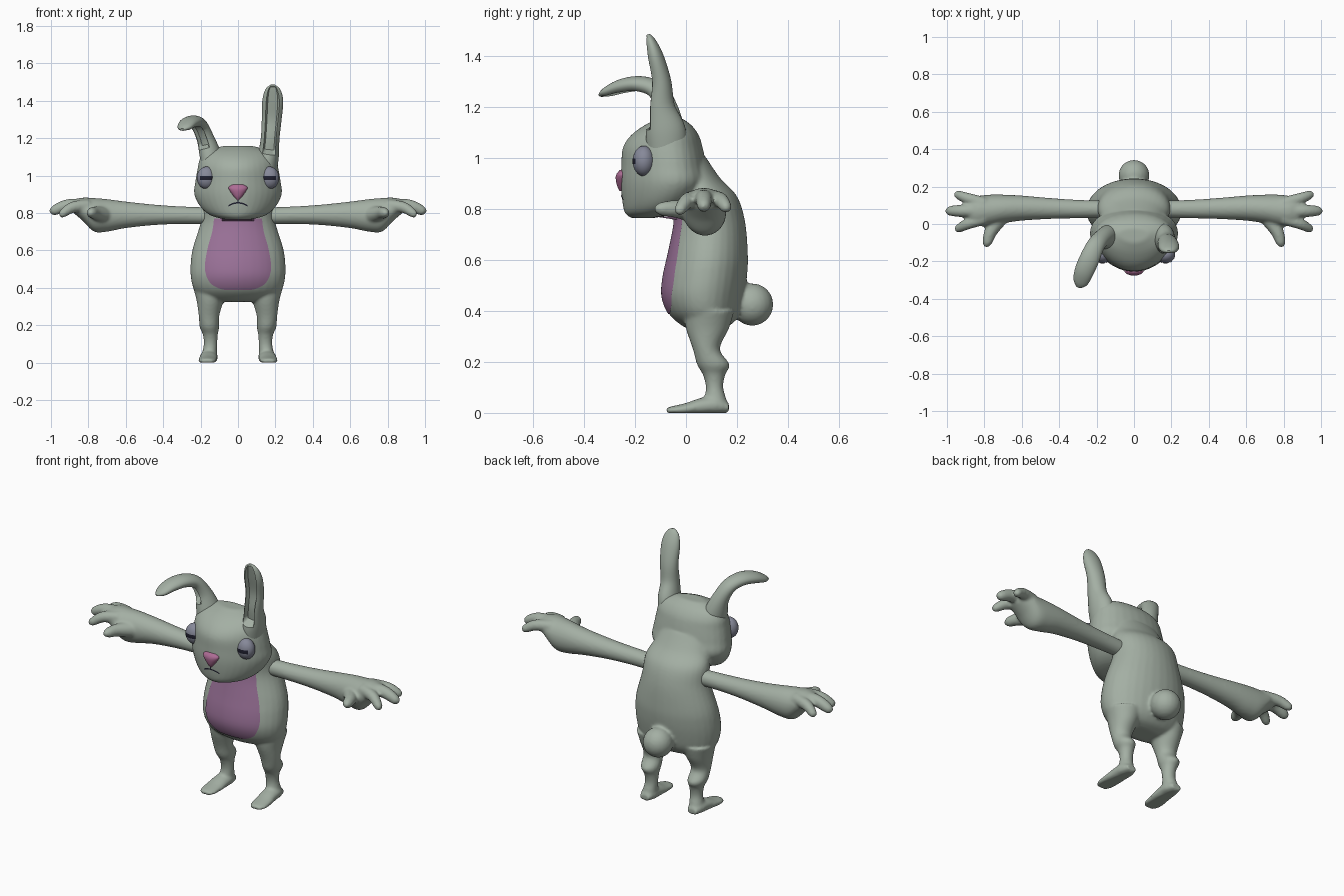
import bpy, bmesh, math
from mathutils import Vector
from mathutils.bvhtree import BVHTree

cube = bpy.data.objects.get("Cube")
if cube:
    bpy.data.objects.remove(cube, do_unlink=True)

X, Y, Z = Vector((1, 0, 0)), Vector((0, 1, 0)), Vector((0, 0, 1))


def material(name, *rgb):
    mat = bpy.data.materials.new(name)
    mat.use_nodes = True
    mat.diffuse_color = (*rgb, 1)
    mat.node_tree.nodes["Principled BSDF"].inputs["Base Color"].default_value = (*rgb, 1)
    return mat


fur = material("grey_green_fur", .37, .43, .37)
pink = material("mauve_skin", .33, .17, .32)
nose_pink = material("nose_pink", .42, .15, .3)
eye_grey = material("eye_blue_grey", .24, .25, .32)
dark = material("dark_line", .015, .015, .03)


def resample(rows, steps=5):
    """Smooth spline through the control rows, column by column."""
    out = []
    for i in range(len(rows) - 1):
        a, b, c, d = rows[max(i - 1, 0)], rows[i], rows[i + 1], rows[min(i + 2, len(rows) - 1)]
        for k in range(steps):
            t = k / steps
            out.append([q + t / 2 * (r - p + t * (2 * p - 5 * q + 4 * r - s + t * (3 * (q - r) + s - p)))
                        for p, q, r, s in zip(a, b, c, d)])
    return out + [list(rows[-1])]


def tube(bm, rows, side, along=None, egg=0, groove=False, seg=32):
    """Loft of oval rings; each row is centre, half width, half thickness."""
    rows = resample(rows)
    last = len(rows) - 1
    rings = []
    for i, r in enumerate(rows):
        ahead, behind = rows[min(i + 1, last)], rows[max(i - 1, 0)]
        t = along or (Vector(ahead[:3]) - Vector(behind[:3])).normalized()
        s = (side - side.dot(t) * t).normalized()
        front = s.cross(t)
        inside = groove and .2 < i / last < .93
        ring = []
        for k in range(seg):
            a = math.tau * (k + .5) / seg
            w, d = math.cos(a) * (1 - egg * math.sin(a)), math.sin(a)
            if inside and d > 0 and abs(w) < .6:
                d *= .35
            p = Vector(r[:3]) + s * w * max(r[3], .002) + front * d * max(r[-1], .002)
            p.z = max(p.z, 0)
            ring.append(bm.verts.new(p))
        if rings:
            for k in range(seg):
                n = (k + 1) % seg
                f = bm.faces.new((rings[-1][k], rings[-1][n], ring[n], ring[k]))
                mid = math.tau * (k + 1) / seg
                if inside and math.sin(mid) > 0 and abs(math.cos(mid)) < .66:
                    f.material_index = 1
        rings.append(ring)
    bm.faces.new(rings[0])
    bm.faces.new(rings[-1])


def column(bm, rows, egg=0):
    """Upright loft; each row is height, front, back, half width."""
    tube(bm, [(0, (f + b) / 2, z, w, (b - f) / 2) for z, f, b, w in rows], X, Z, egg)


def flip(rows, s):
    return [(s * r[0], *r[1:]) for r in rows]


def finish(name, bm, *mats, merge=False):
    """Turn a bmesh into an object, optionally fused into one skin."""
    bmesh.ops.recalc_face_normals(bm, faces=bm.faces)
    me = bpy.data.meshes.new(name)
    bm.to_mesh(me)
    bm.free()
    ob = bpy.data.objects.new(name, me)
    bpy.context.collection.objects.link(ob)
    if merge:
        rm = ob.modifiers.new("fuse", 'REMESH')
        rm.mode, rm.voxel_size = 'VOXEL', .008
        sm = ob.modifiers.new("soften", 'SMOOTH')
        sm.factor, sm.iterations = .5, 6
        me = bpy.data.meshes.new_from_object(ob.evaluated_get(bpy.context.evaluated_depsgraph_get()))
        ob.modifiers.clear()
        ob.data = me
    me.materials.clear()
    for m in mats:
        me.materials.append(m)
    me.shade_smooth()
    me.set_sharp_from_angle(angle=math.radians(50))
    return ob


def decal(name, target, mat, shape, start=-1, lift=.004, n=24):
    """Thin sheet laid on a surface from the front; shape(u, v) gives x, z."""
    me = target.data
    tree = BVHTree.FromPolygons([v.co for v in me.vertices], [p.vertices for p in me.polygons])
    bm = bmesh.new()
    grid = []
    for j in range(n + 1):
        row = []
        for i in range(n + 1):
            x, z = shape(i / n * 2 - 1, j / n)
            hit = tree.ray_cast(Vector((x, start, z)), Y)[0]
            row.append(bm.verts.new((x, (hit.y if hit else 0) - lift, z)))
        grid.append(row)
    for a, b in zip(grid, grid[1:]):
        for i in range(n):
            bm.faces.new((a[i], a[i + 1], b[i + 1], b[i]))
    return finish(name, bm, mat)


# Torso, head, legs, feet and tail fused into one skin
bm = bmesh.new()
column(bm, [(.325, .02, .13, .12), (.345, -.02, .175, .19), (.39, -.068, .21, .235),
            (.46, -.094, .228, .253), (.54, -.088, .24, .253), (.62, -.07, .243, .24),
            (.75, -.045, .232, .2), (.85, -.05, .2, .192), (.92, -.06, .135, .165),
            (1, -.06, .08, .14)])
column(bm, [(.764, -.215, -.13, .06), (.785, -.24, -.03, .14), (.83, -.25, .04, .195),
            (.9, -.256, .09, .23), (.97, -.254, .08, .224), (1.04, -.248, .066, .212),
            (1.09, -.215, .05, .2), (1.13, -.16, .02, .165), (1.158, -.1, -.02, .08)], egg=.2)
for s in (1, -1):
    tube(bm, flip([(.14, .09, .4, .1, .1), (.148, .084, .33, .073, .084), (.155, .08, .25, .055, .053),
                   (.153, .107, .19, .052, .064), (.148, .11, .15, .04, .044),
                   (.147, .112, .1, .036, .034), (.152, .115, .05, .04, .044),
                   (.155, .115, .01, .045, .045)], s), X, Z)
    tube(bm, flip([(.155, .168, .02, .03, .02), (.155, .12, .03, .046, .035), (.158, .06, .025, .048, .034),
                   (.162, 0, .015, .05, .024), (.164, -.05, .01, .046, .017),
                   (.164, -.078, .008, .028, .012)], s), X, Y)
ball = bmesh.ops.create_uvsphere(bm, u_segments=20, v_segments=12, radius=.083)
bmesh.ops.translate(bm, verts=ball["verts"], vec=(0, .26, .425))
skin = finish("body_and_head", bm, fur, merge=True)

# Arms with hands: three fingers and a thumb
arm = [(.15, .08, .785, .045, .045), (.3, .08, .788, .049, .047), (.45, .083, .79, .056, .055),
       (.6, .085, .79, .067, .071), (.7, .08, .787, .077, .087), (.77, .072, .79, .085, .09),
       (.83, .07, .82, .08, .062), (.88, .07, .835, .06, .035)]
digits = [[(.8, .07, .84, .036), (.91, .07, .84, .034), (.985, .07, .812, .026), (1.006, .07, .803, .008)],
          [(.8, .11, .84, .034), (.89, .137, .833, .03), (.945, .158, .805, .022), (.96, .163, .798, .006)],
          [(.8, .03, .84, .034), (.885, .002, .83, .03), (.94, -.025, .795, .022), (.955, -.032, .785, .006)],
          [(.72, .03, .79, .045), (.765, -.04, .8, .035), (.785, -.1, .8, .026), (.79, -.125, .798, .008)]]
for s, label in ((1, "left"), (-1, "right")):
    bm = bmesh.new()
    tube(bm, flip(arm, s), Y, X)
    for d in digits:
        tube(bm, flip(d, s), Z, seg=16)
    finish(label + "_arm", bm, fur, merge=True)

# Ears: the left stands up, the right flops forward
bm = bmesh.new()
tube(bm, [(.15, -.075, 1.04, .06, .08), (.163, -.08, 1.11, .056, .078), (.172, -.098, 1.2, .05, .055),
          (.18, -.1, 1.3, .053, .042), (.186, -.123, 1.4, .056, .034),
          (.186, -.14, 1.46, .04, .02), (.186, -.148, 1.485, .012, .006)], X, groove=True)
finish("left_ear", bm, fur, pink)
bm = bmesh.new()
tube(bm, [(-.13, -.07, 1.04, .06, .075), (-.15, -.07, 1.12, .055, .065), (-.175, -.08, 1.2, .047, .045),
          (-.205, -.115, 1.265, .048, .036), (-.235, -.18, 1.288, .053, .033),
          (-.265, -.25, 1.28, .052, .03), (-.286, -.31, 1.258, .04, .02),
          (-.298, -.338, 1.246, .012, .006)], Vector((.89, -.46, 0)), groove=True)
finish("right_ear", bm, fur, pink)

# Belly patch
outline = resample([(.388, .07), (.4, .11), (.43, .152), (.5, .177), (.6, .165), (.7, .138), (.77, .128)], 4)


def belly(u, v):
    z, w = outline[round(v * (len(outline) - 1))]
    return u * w, z


decal("belly_patch", skin, pink, belly, start=-.12)

# Eyes with narrow pupils
for s, label in ((1, "left"), (-1, "right")):
    bm = bmesh.new()
    bmesh.ops.create_uvsphere(bm, u_segments=32, v_segments=20, radius=1)
    bmesh.ops.scale(bm, verts=bm.verts, vec=(.052, .044, .06))
    bmesh.ops.translate(bm, verts=bm.verts, vec=(s * .168, -.165, .988))
    eye = finish(label + "_eye", bm, eye_grey)
    decal(label + "_pupil", eye, dark, lambda u, v: (s * .17 + u * .034, .976 + v * .022), lift=.002, n=10)

# Nose and mouth
bm = bmesh.new()
tube(bm, [(0, -.252, .87, .006, .008), (0, -.252, .89, .024, .018), (0, -.252, .92, .045, .024),
          (0, -.25, .938, .05, .022), (0, -.248, .952, .03, .012)], X, Z)
finish("nose", bm, nose_pink)
decal("mouth", skin, dark, lambda u, v: (u * .05, .85 - .015 * u * u + v * .008), lift=.003)
decal("lip_line", skin, dark, lambda u, v: (u * .003, .853 + v * .025), lift=.003, n=6)
